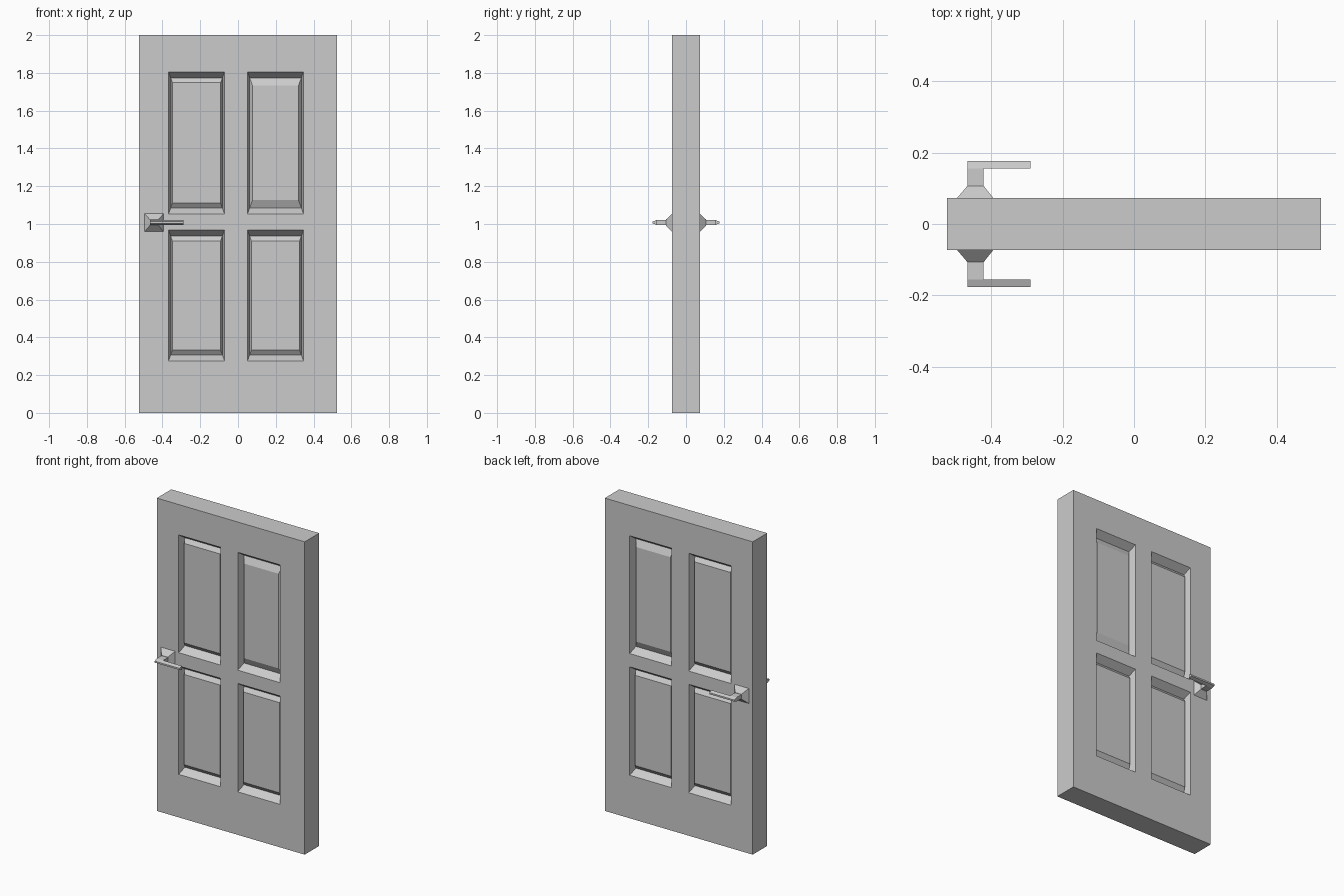
import bpy, bmesh

if "Cube" in bpy.data.objects:
    bpy.data.objects.remove(bpy.data.objects["Cube"])

W, H, T = 0.523, 2.0, 0.073          # half width, height, half thickness
GROOVE, FIELD = 0.045, 0.025         # depths of moulding groove and panel field


def finish(name, bm):
    """Make an object mirrored from the front to the back of the door."""
    bmesh.ops.recalc_face_normals(bm, faces=bm.faces)
    me = bpy.data.meshes.new(name)
    bm.to_mesh(me)
    bm.free()
    ob = bpy.data.objects.new(name, me)
    bpy.context.collection.objects.link(ob)
    m = ob.modifiers.new("both_sides", 'MIRROR')
    m.use_axis = (False, True, False)
    return ob


def ring(bm, x0, x1, z0, z1, y):
    return [bm.verts.new(p) for p in ((x0, y, z0), (x1, y, z0), (x1, y, z1), (x0, y, z1))]


def bridge(bm, a, b):
    for i in range(4):
        j = (i + 1) % 4
        bm.faces.new((a[i], a[j], b[j], b[i]))


def loft(bm, sections, cap_start=True):
    """Solid through rectangles (x0, x1, z0, z1, y)."""
    rings = [ring(bm, *s) for s in sections]
    for a, b in zip(rings, rings[1:]):
        bridge(bm, a, b)
    if cap_start:
        bm.faces.new(rings[0])
    bm.faces.new(rings[-1])


# Door slab: a grid face with four moulded panels
xs = [-W, -0.368, -0.071, 0.050, 0.347, W]
zs = [0, 0.275, 0.968, 1.053, 1.806, H]
# Second inset (x, z) of each panel's raised field
field_inset = {(1, 1): (0.021, 0.058), (3, 1): (0.021, 0.058),
               (1, 3): (0.021, 0.058), (3, 3): (0.027, 0.074)}
bm = bmesh.new()
grid = [[bm.verts.new((x, -T, z)) for z in zs] for x in xs]
for i in range(5):
    for k in range(5):
        outer = [grid[i][k], grid[i + 1][k], grid[i + 1][k + 1], grid[i][k + 1]]
        if (i, k) not in field_inset:
            bm.faces.new(outer)
            continue
        fx, fz = field_inset[i, k]
        for dx, dz, d in ((0.012, 0.032, GROOVE), (fx, fz, FIELD)):
            inner = ring(bm, xs[i] + dx, xs[i + 1] - dx, zs[k] + dz, zs[k + 1] - dz, d - T)
            bridge(bm, outer, inner)
            outer = inner
        bm.faces.new(outer)
# Slab edges run back to the centre plane, where the mirror joins them
rim = [e for e in bm.edges if e.is_boundary]
ext = bmesh.ops.extrude_edge_only(bm, edges=rim)
for v in ext["geom"]:
    if isinstance(v, bmesh.types.BMVert):
        v.co.y = 0
finish("door_slab", bm)

# Handle: flared rose plate
bm = bmesh.new()
ZC = 1.008
loft(bm, [(-0.495, -0.394, ZC - 0.049, ZC + 0.047, -T),
          (-0.466, -0.421, ZC - 0.015, ZC + 0.015, -0.107)])
finish("handle_rose", bm)

# Handle: neck and lever with a tapered outer face
bm = bmesh.new()
loft(bm, [(-0.466, -0.421, ZC - 0.013, ZC + 0.013, -0.107),
          (-0.466, -0.421, ZC - 0.013, ZC + 0.013, -0.155)])
loft(bm, [(-0.466, -0.289, ZC - 0.013, ZC + 0.013, -0.155),
          (-0.466, -0.289, ZC - 0.005, ZC + 0.005, -0.177)])
finish("handle_lever", bm)
